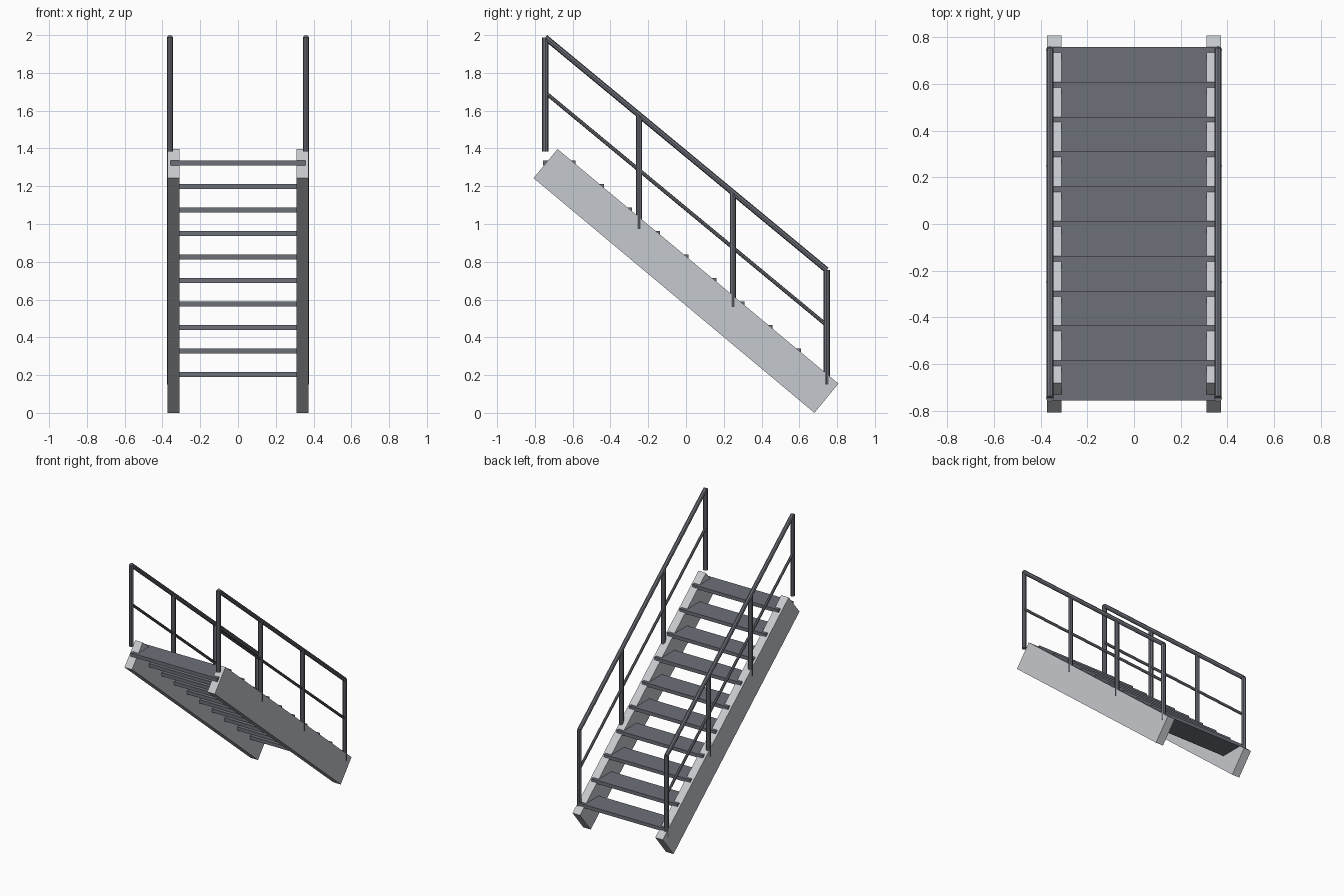
import bpy
import math
from mathutils import Vector

cube = bpy.data.objects.get("Cube")
if cube:
    bpy.data.objects.remove(cube, do_unlink=True)


def material(name, rgb):
    mat = bpy.data.materials.new(name)
    mat.use_nodes = True
    mat.diffuse_color = (*rgb, 1)
    mat.node_tree.nodes["Principled BSDF"].inputs["Base Color"].default_value = (*rgb, 1)
    return mat


LIGHT = material("light grey steel", (0.56, 0.58, 0.61))
DARK = material("dark grey steel", (0.15, 0.16, 0.19))


def mesh_object(name, verts, faces, mat):
    mesh = bpy.data.meshes.new(name)
    mesh.from_pydata(verts, [], faces)
    mesh.materials.append(mat)
    obj = bpy.data.objects.new(name, mesh)
    bpy.context.collection.objects.link(obj)
    return obj


def prism(name, profile, x0, x1, mat):
    """Extrude a (y, z) profile along x."""
    n = len(profile)
    verts = [(x, y, z) for x in (x0, x1) for y, z in profile]
    faces = [tuple(reversed(range(n))), tuple(range(n, 2 * n))]
    faces += [(i, (i + 1) % n, (i + 1) % n + n, i + n) for i in range(n)]
    return mesh_object(name, verts, faces, mat)


def tube(name, start, end, radius, sides=8):
    """Straight round bar between two points."""
    start, end = Vector(start), Vector(end)
    axis = end - start
    bpy.ops.mesh.primitive_cylinder_add(vertices=sides, radius=radius,
                                        depth=axis.length, location=(start + end) / 2)
    obj = bpy.context.object
    obj.name = name
    obj.rotation_euler = axis.to_track_quat("Z", "Y").to_euler()
    obj.data.materials.append(DARK)
    bpy.ops.object.shade_smooth_by_angle(angle=math.radians(30))
    return obj


# Treads: ten overlapping boards climbing towards the front
STEPS, RUN, RISE = 10, 0.149, 0.1245
DEPTH, THICK, HALF_WIDTH = 0.172, 0.026, 0.357
for i in range(STEPS):
    y, z = 0.757 - RUN * i, 0.216 + RISE * i
    prism(f"tread_{i + 1}",
          [(y - DEPTH, z - THICK), (y, z - THICK), (y, z), (y - DEPTH, z)],
          -HALF_WIDTH, HALF_WIDTH, DARK)

# Side beams and railings, one set per side
BEAM = [(0.68, 0), (0.807, 0.155), (-0.68, 1.397), (-0.807, 1.243)]
RAIL_X, TOP_Y, TOP_Z, FALL = 0.36, -0.745, 1.988, 1.232
POSTS = 4
for side, s in (("left", 1), ("right", -1)):
    prism(f"{side}_side_beam", BEAM, *sorted((s * 0.311, s * 0.373)), LIGHT)
    x = s * RAIL_X
    for name, drop, radius in (("handrail", 0, 0.0155), ("middle_rail", 0.292, 0.010)):
        tube(f"{side}_{name}", (x, TOP_Y, TOP_Z - drop),
             (x, -TOP_Y, TOP_Z - FALL - drop), radius)
    for i in range(POSTS):
        t = i / (POSTS - 1)
        y, z = TOP_Y * (1 - 2 * t), TOP_Z - FALL * t
        tube(f"{side}_post_{i + 1}", (x, y, z - 0.605), (x, y, z), 0.0165)
